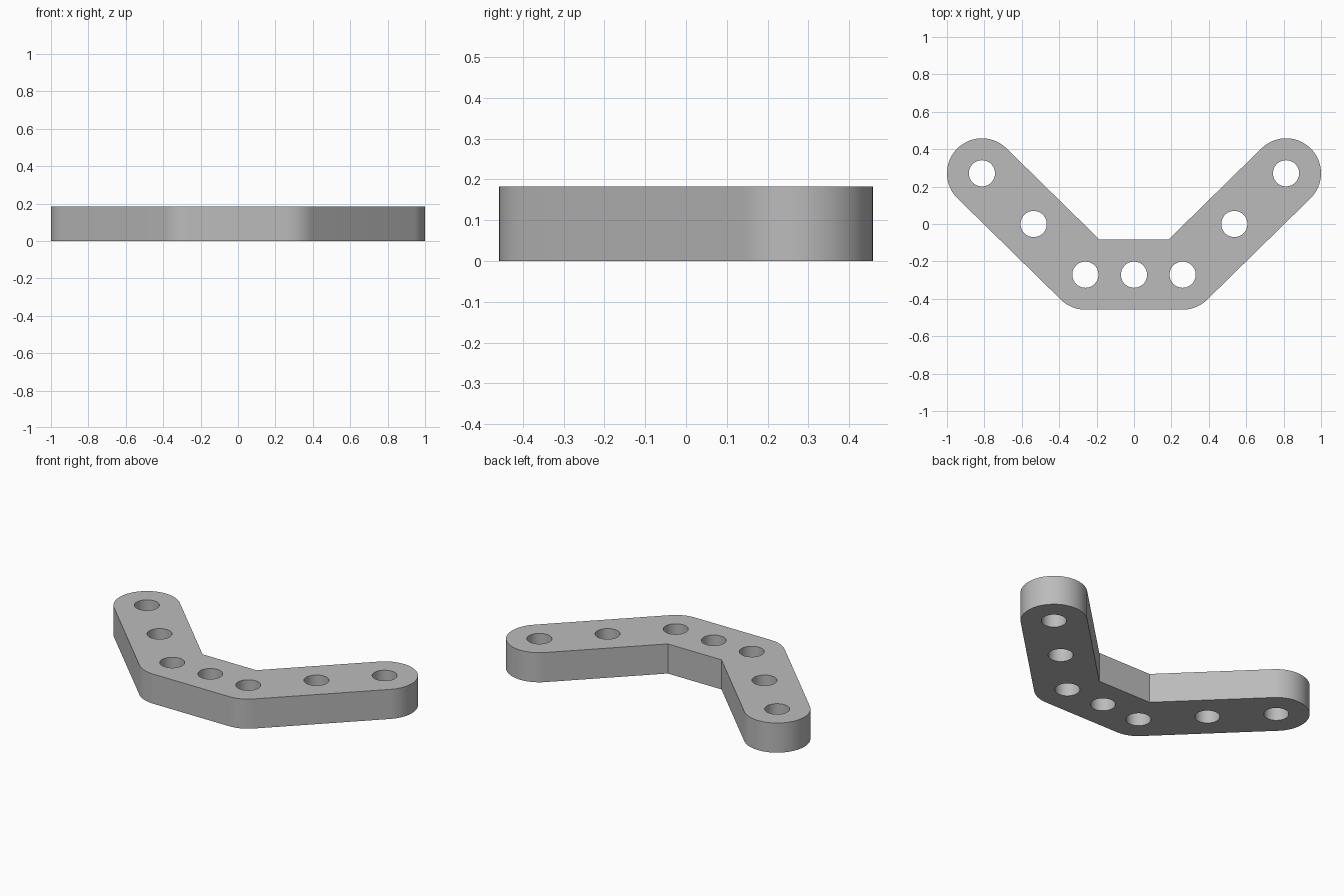
import bpy
import bmesh
from math import atan2, cos, sin, tan, pi, radians
from mathutils import Vector

if "Cube" in bpy.data.objects:
    bpy.data.objects.remove(bpy.data.objects["Cube"], do_unlink=True)

HEIGHT = 0.183
RADIUS = 0.187       # half width of the beam
HOLE = 0.07
KNEE = Vector((0.26, -0.271))
TIP = Vector((0.813, 0.271))


def arc(centre, radius, start, end, steps):
    angles = [start + (end - start) * i / steps for i in range(steps + 1)]
    return [centre + radius * Vector((cos(a), sin(a))) for a in angles]


def mirrored(points):
    return [Vector((-p.x, p.y)) for p in reversed(points)]


# Right half of the outline: rounded outer knee, round tip, sharp inner corner
bend = atan2(TIP.y - KNEE.y, TIP.x - KNEE.x)
half = arc(KNEE, RADIUS, -pi / 2, bend - pi / 2, 12)
half += arc(TIP, RADIUS, bend - pi / 2, bend + pi / 2, 40)
half.append(KNEE + Vector((-RADIUS * tan(bend / 2), RADIUS)))
loops = [half + mirrored(half)]

# Pin holes: one in the centre, three along each arm
centres = [Vector((0, KNEE.y))]
for side in (-1, 1):
    for p in (KNEE, (KNEE + TIP) / 2, TIP):
        centres.append(Vector((side * p.x, p.y)))
for c in centres:
    loops.append(arc(c, HOLE, 0, 2 * pi, 48)[:-1])

# Extruded flat curve; inner loops become through holes
curve = bpy.data.curves.new("bent_beam", "CURVE")
curve.dimensions = "2D"
curve.fill_mode = "BOTH"
curve.extrude = HEIGHT / 2
for loop in loops:
    spline = curve.splines.new("POLY")
    spline.points.add(len(loop) - 1)
    for point, p in zip(spline.points, loop):
        point.co = (p.x, p.y, 0, 1)
    spline.use_cyclic_u = True
beam = bpy.data.objects.new("bent_beam", curve)
bpy.context.collection.objects.link(beam)

bpy.ops.object.select_all(action="DESELECT")
beam.select_set(True)
bpy.context.view_layer.objects.active = beam
bpy.ops.object.convert(target="MESH")
beam = bpy.context.object

# Weld the caps to the walls and stand the beam on the ground
bm = bmesh.new()
bm.from_mesh(beam.data)
bmesh.ops.remove_doubles(bm, verts=bm.verts, dist=0.0001)
bmesh.ops.recalc_face_normals(bm, faces=bm.faces)
bmesh.ops.translate(bm, verts=bm.verts, vec=(0, 0, HEIGHT / 2))
bm.to_mesh(beam.data)
bm.free()
bpy.ops.object.shade_smooth_by_angle(angle=radians(30))

# Plain grey plastic
grey = bpy.data.materials.new("light_grey")
grey.use_nodes = True
colour = (0.5, 0.5, 0.5, 1)
grey.diffuse_color = colour
grey.node_tree.nodes["Principled BSDF"].inputs["Base Color"].default_value = colour
beam.data.materials.clear()
beam.data.materials.append(grey)
